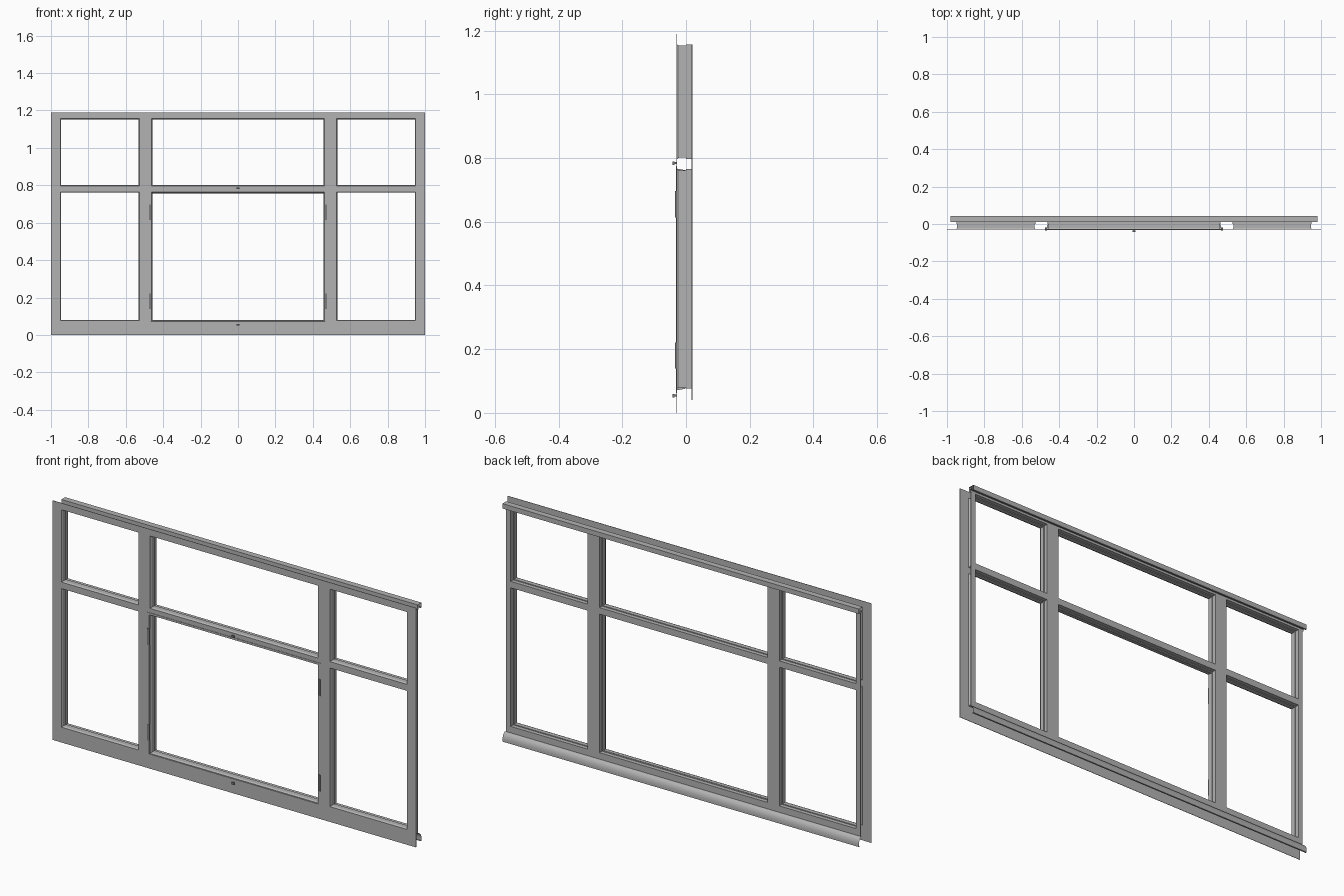
import bpy
import bmesh
import math

cube = bpy.data.objects.get("Cube")
if cube:
    bpy.data.objects.remove(cube, do_unlink=True)


def material(name, value):
    m = bpy.data.materials.new(name)
    m.use_nodes = True
    colour = (value, value, value, 1)
    m.diffuse_color = colour
    m.node_tree.nodes["Principled BSDF"].inputs["Base Color"].default_value = colour
    return m


GREY = material("frame grey", 0.45)
DARK = material("hinge dark grey", 0.2)


def finish(name, bm, mat=GREY):
    bmesh.ops.recalc_face_normals(bm, faces=bm.faces)
    mesh = bpy.data.meshes.new(name)
    bm.to_mesh(mesh)
    bm.free()
    mesh.materials.append(mat)
    ob = bpy.data.objects.new(name, mesh)
    bpy.context.collection.objects.link(ob)
    return ob


def box(name, x0, x1, y0, y1, z0, z1, mat=GREY):
    bm = bmesh.new()
    bmesh.ops.create_cube(bm, size=1)
    for v in bm.verts:
        v.co.x = x1 if v.co.x > 0 else x0
        v.co.y = y1 if v.co.y > 0 else y0
        v.co.z = z1 if v.co.z > 0 else z0
    return finish(name, bm, mat)


def loft(name, rings, closed_rings, wrap=False):
    """Skin a list of point rings with quads."""
    bm = bmesh.new()
    rows = [[bm.verts.new(p) for p in ring] for ring in rings]
    pairs = list(zip(rows, rows[1:]))
    if wrap:
        pairs.append((rows[-1], rows[0]))
    for a, b in pairs:
        n = len(a)
        for i in range(n if closed_rings else n - 1):
            j = (i + 1) % n
            bm.faces.new((a[i], a[j], b[j], b[i]))
    return finish(name, bm)


def lining(name, x0, x1, z0, z1, profile, wrap=False):
    """Rectangular frame swept from a (depth, inset) profile."""
    rings = [[(x0 + d, y, z0 + d), (x1 - d, y, z0 + d),
              (x1 - d, y, z1 - d), (x0 + d, y, z1 - d)] for y, d in profile]
    return loft(name, rings, True, wrap)


def extrusion(name, half, profile):
    return loft(name, [[(x, y, z) for y, z in profile] for x in (-half, half)], False)


# Key dimensions
TOP = 1.19
FRONT, BACK = -0.028, 0.02
SKIN = 0.003
IN, MID, OUT = 0.462, 0.527, 0.95
BOTTOM, LOW, HIGH, HEAD = 0.076, 0.765, 0.797, 1.157
SIDES = (("right", -1), ("left", 1))

# Front face: full-height stiles with rails between them
fy = (FRONT - 0.002, FRONT)
bays = [("right", -OUT, -MID), ("centre", -IN, IN), ("left", MID, OUT)]
for side, s in SIDES:
    for part, a, b in (("outer_stile", OUT, 1.0), ("mullion_front", IN, MID)):
        box(f"{side}_{part}", min(s * a, s * b), max(s * a, s * b), *fy, 0, TOP)
for bay, x0, x1 in bays:
    for part, z0, z1 in (("bottom_rail", 0, BOTTOM), ("transom_front", LOW, HIGH),
                         ("top_rail", HEAD, TOP)):
        box(f"{bay}_{part}", x0, x1, *fy, z0, z1)

# Stepped reveal inside each opening
reveal = [(FRONT, 0), (-0.022, 0.004), (0, 0.004), (0, 0), (BACK, 0)]
for bay, x0, x1 in bays:
    lining(f"{bay}_upper_reveal", x0, x1, HIGH, HEAD, reveal)
    lining(f"{bay}_lower_reveal", x0, x1, BOTTOM, LOW, reveal)

# Back faces of mullions, jambs and transoms
by = (BACK - 0.002, BACK)
for side, s in SIDES:
    for part, a, b in (("mullion_back", IN, MID), ("jamb_back", OUT, 0.975)):
        box(f"{side}_{part}", min(s * a, s * b), max(s * a, s * b), *by, 0.04, HEAD)
for bay, x0, x1 in bays:
    box(f"{bay}_transom_back", x0, x1, *by, LOW, HIGH)
    box(f"{bay}_bottom_back", x0, x1, *by, 0.04, BOTTOM)

# Head trim and curved sill, open at their ends
extrusion("head_trim", 0.98, [(0.012, HEAD), (0.012, 1.184), (0.042, 1.184), (0.042, 1.16),
                              (0.034, 1.16), (0.034, 1.168), (BACK, 1.168), (BACK, HEAD)])
curve = [(0.02 + 0.022 * math.sin(t * math.pi / 12), 0.01 + 0.034 * math.cos(t * math.pi / 12))
         for t in range(7)]
sill = extrusion("sill", 0.98, curve + [(0.042, 0.001), (0.034, 0.001)])
bpy.ops.object.select_all(action="DESELECT")
sill.select_set(True)
bpy.context.view_layer.objects.active = sill
bpy.ops.object.shade_smooth_by_angle(angle=math.radians(35))

# Opening sash overlapping the lower centre opening
lining("sash", -0.476, 0.476, 0.063, 0.775,
       [(FRONT - 0.004, 0), (FRONT - 0.004, 0.01), (-0.002, 0.018),
        (-0.002, 0.013), (FRONT - 0.001, 0.008), (FRONT - 0.001, 0)], True)

# Hinges on both sides, handles above and below
for side, s in SIDES:
    for level, z in (("lower", 0.18), ("upper", 0.655)):
        box(f"{side}_{level}_hinge", s * 0.47 - 0.006, s * 0.47 + 0.006,
            -0.034, -0.02, z - 0.041, z + 0.041, DARK)
for level, z in (("lower", 0.054), ("upper", 0.784)):
    box(f"{level}_catch_stem", -0.003, 0.003, -0.038, FRONT, z - 0.003, z + 0.003, DARK)
    box(f"{level}_catch_knob", -0.007, 0.007, -0.042, -0.036, z - 0.005, z + 0.005, DARK)
